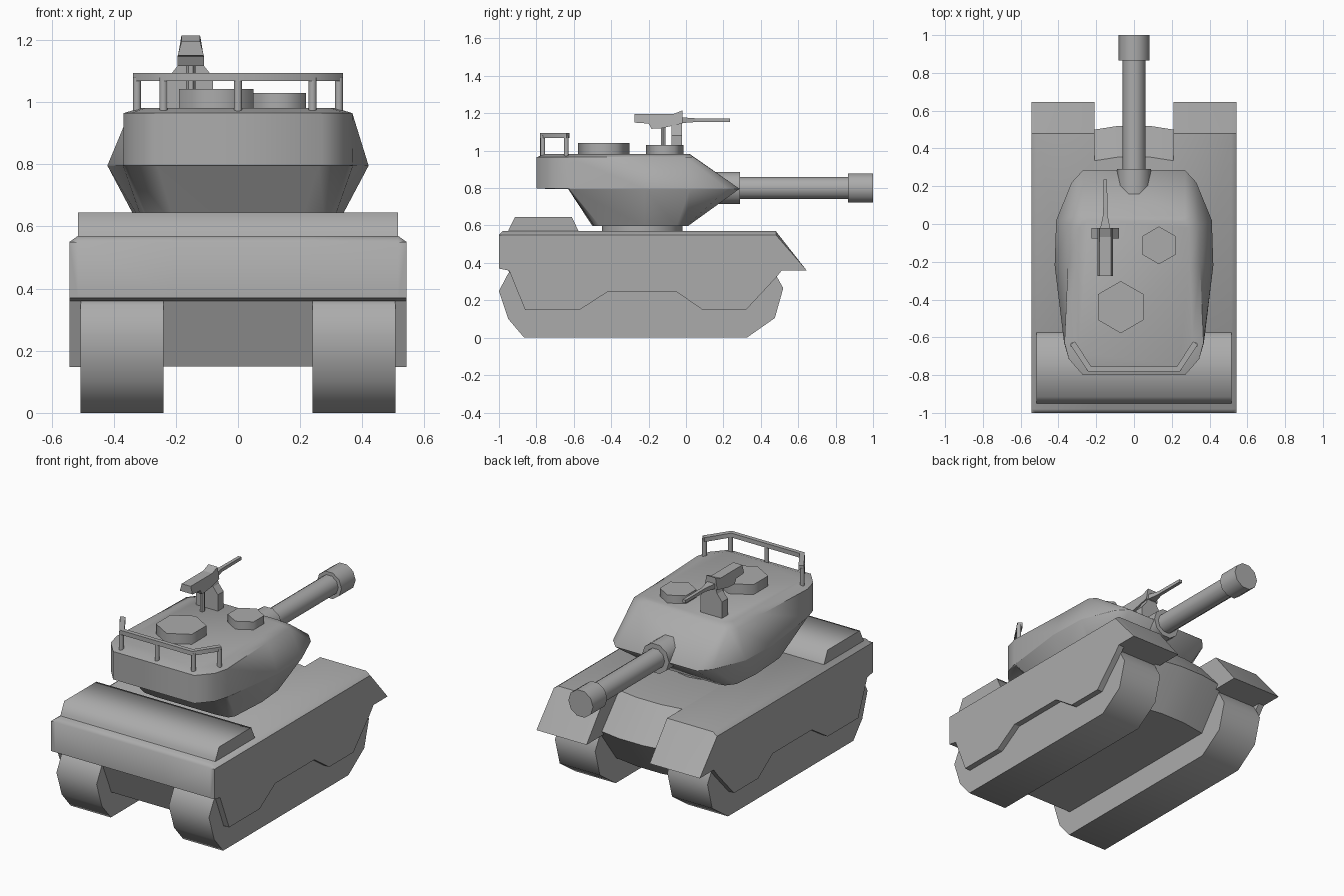
import bpy, bmesh
from math import radians, cos, sin, pi
from mathutils import Vector

if "Cube" in bpy.data.objects:
    bpy.data.objects.remove(bpy.data.objects["Cube"])

# Mid-grey finish shared by every part
grey = bpy.data.materials.new("grey")
grey.diffuse_color = (0.41, 0.41, 0.41, 1)
grey.use_nodes = True
grey.node_tree.nodes["Principled BSDF"].inputs["Base Color"].default_value = grey.diffuse_color


def loft(name, rings, mirror=False, smooth=0):
    """Skin a list of equal-length closed rings of 3D points and cap both ends."""
    bm = bmesh.new()
    vs = [[bm.verts.new(p) for p in r] for r in rings]
    n = len(rings[0])
    for a, b in zip(vs, vs[1:]):
        for i in range(n):
            j = (i + 1) % n
            bm.faces.new((a[i], a[j], b[j], b[i]))
    bm.faces.new(vs[0])
    bm.faces.new(vs[-1])
    bmesh.ops.recalc_face_normals(bm, faces=bm.faces)
    me = bpy.data.meshes.new(name)
    bm.to_mesh(me)
    bm.free()
    me.materials.append(grey)
    ob = bpy.data.objects.new(name, me)
    bpy.context.collection.objects.link(ob)
    if mirror:
        m = ob.modifiers.new("Mirror", 'MIRROR')
        m.use_mirror_merge = False
    if smooth:
        bpy.ops.object.select_all(action='DESELECT')
        ob.select_set(True)
        bpy.context.view_layer.objects.active = ob
        bpy.ops.object.shade_smooth_by_angle(angle=radians(smooth))
    return ob


def side_prism(name, prof, x0, x1, **kw):
    """Extrude a (y, z) profile along x."""
    return loft(name, [[(x, y, z) for y, z in prof] for x in (x0, x1)], **kw)


def tube(name, a, b, r, sides=10, phase=0.0, smooth=40):
    """Straight prism or cylinder between two points."""
    a, b = Vector(a), Vector(b)
    q = (b - a).to_track_quat('Z', 'Y')
    circ = [q @ Vector((r * cos(phase + 2 * pi * i / sides),
                        r * sin(phase + 2 * pi * i / sides), 0)) for i in range(sides)]
    return loft(name, [[p + c for c in circ] for p in (a, b)], smooth=smooth)


# Upper hull sides with sloped fenders and a chamfered outer edge
fender = [(-1, 0.37), (-1, 0.55), (-0.98, 0.57), (0.48, 0.57), (0.645, 0.36), (-0.95, 0.36)]
loft("hull_side",
     [[(0.21, y, z) for y, z in fender],
      [(0.515, y, z) for y, z in fender],
      [(0.543, y, min(z, 0.55)) for y, z in fender]], mirror=True, smooth=47)

# Central hull with a bowed nose
bow = []
for x, d in ((-0.24, 0), (-0.08, 0.025), (0.08, 0.025), (0.24, 0)):
    bow.append([(x, y, z) for y, z in (
        (-1, 0.37), (-1, 0.55), (-0.98, 0.57), (0.33 + d, 0.57), (0.495 + d, 0.385),
        (0.32 + d, 0.15), (-0.86, 0.15), (-0.95, 0.36))])
loft("hull_centre", bow, smooth=46)

# Side skirts
side_prism("side_skirt", [(-0.95, 0.37), (0.52, 0.37), (0.48, 0.32), (0.32, 0.148),
                          (0.09, 0.148), (-0.05, 0.245), (-0.42, 0.245), (-0.57, 0.148),
                          (-0.86, 0.148)], 0.505, 0.543, mirror=True)

# Tracks
side_prism("track", [(-0.93, 0.365), (-0.95, 0.345), (-1, 0.25), (-0.95, 0.1), (-0.865, 0),
                     (0.325, 0), (0.475, 0.105), (0.52, 0.265), (0.475, 0.345), (0.46, 0.365)],
           0.24, 0.507, mirror=True, smooth=50)

# Raised engine deck, softly shaded over its long edges
side_prism("engine_deck", [(-0.955, 0.56), (-0.945, 0.585), (-0.915, 0.645),
                           (-0.61, 0.645), (-0.57, 0.56)], -0.515, 0.515, smooth=70)

# Turret ring
tube("turret_ring", (0, -0.235, 0.56), (0, -0.235, 0.61), 0.215, 16)


# Turret body: half outlines mirrored to full rings, stacked from bottom to top
def ring(z, half):
    return [(x, y, z) for x, y in half] + [(-x, y, z) for x, y in reversed(half)]


turret_rings = [
    ring(0.597, [(0.22, 0.01), (0.26, 0), (0.30, -0.05), (0.315, -0.22),
                 (0.30, -0.46), (0.28, -0.49), (0.2, -0.5)]),
    ring(0.795, [(0.27, 0.285), (0.33, 0.22), (0.412, 0.02), (0.42, -0.22),
                 (0.37, -0.62), (0.355, -0.63), (0.26, -0.63)]),
    ring(0.797, [(0.27, 0.285), (0.33, 0.22), (0.412, 0.02), (0.42, -0.22),
                 (0.37, -0.63), (0.345, -0.715), (0.27, -0.8)]),
    ring(0.965, [(0.27, 0.045), (0.315, 0.04), (0.345, 0.0), (0.35, -0.22),
                 (0.368, -0.63), (0.345, -0.715), (0.27, -0.8)]),
    ring(0.982, [(0.24, 0.02), (0.27, 0.015), (0.29, -0.02), (0.295, -0.22),
                 (0.31, -0.61), (0.295, -0.68), (0.24, -0.75)]),
]
loft("turret", turret_rings, smooth=52)

# Main gun
tube("gun_mantlet", (0, 0.05, 0.8), (0, 0.29, 0.8), 0.09)
tube("gun_barrel", (0, 0.2, 0.8), (0, 0.9, 0.8), 0.061)
tube("gun_muzzle", (0, 0.865, 0.8), (0, 1, 0.8), 0.082)

# Six-sided roof hatches
tube("large_hatch", (-0.07, -0.44, 0.97), (-0.07, -0.44, 1.042), 0.138, 6, pi / 6, 65)
tube("small_hatch", (0.132, -0.113, 0.97), (0.132, -0.113, 1.03), 0.1, 6, pi / 6, 65)

# Rear rail: mitred bar swept along the bustle, on five posts
w, zb, zt = 0.013, 1.068, 1.094
rail = []
for x, y, dx, dy in ((-0.325, -0.63, -w, -w * .6), (-0.235, -0.767, -w * .6, -w),
                     (0.235, -0.767, w * .6, -w), (0.325, -0.63, w, -w * .6)):
    rail.append([(x + s * dx, y + s * dy, z) for s, z in ((1, zb), (1, zt), (-1, zt), (-1, zb))])
loft("rail_bar", rail, smooth=70)
for x, y in ((-0.325, -0.64), (-0.24, -0.765), (0, -0.767), (0.24, -0.765), (0.325, -0.64)):
    tube("rail_post", (x, y, 0.96), (x, y, 1.08), 0.0135, 8, pi / 8, 50)

# Roof gun: receiver narrowing to the top, tapered barrel, bracket and post
gx = -0.152
receiver = [(-0.275, 1.195), (-0.07, 1.195), (-0.02, 1.215), (-0.02, 1.145),
            (-0.13, 1.12), (-0.185, 1.117), (-0.2, 1.145), (-0.275, 1.15)]
loft("roof_gun_receiver",
     [[(gx + s * (0.03 if z > 1.18 else 0.042), y, z) for y, z in receiver] for s in (-1, 1)])
loft("roof_gun_barrel",
     [[(gx + sx * r, y, 1.163 + sz * h) for sx, sz in ((-1, -1), (1, -1), (1, 1), (-1, 1))]
      for y, r, h in ((-0.03, 0.028, 0.016), (0.05, 0.011, 0.01), (0.235, 0.01, 0.009))])
bracket = [(-0.072, 0.97), (0.072, 0.97), (0.072, 1.08), (0.04, 1.12),
           (0.03, 1.15), (-0.03, 1.15), (-0.04, 1.12), (-0.072, 1.08)]
loft("roof_gun_bracket", [[(gx + x, y, z) for x, z in bracket] for y in (-0.077, -0.022)])
tube("roof_gun_post", (gx, -0.122, 0.97), (gx, -0.122, 1.14), 0.015, 6)
